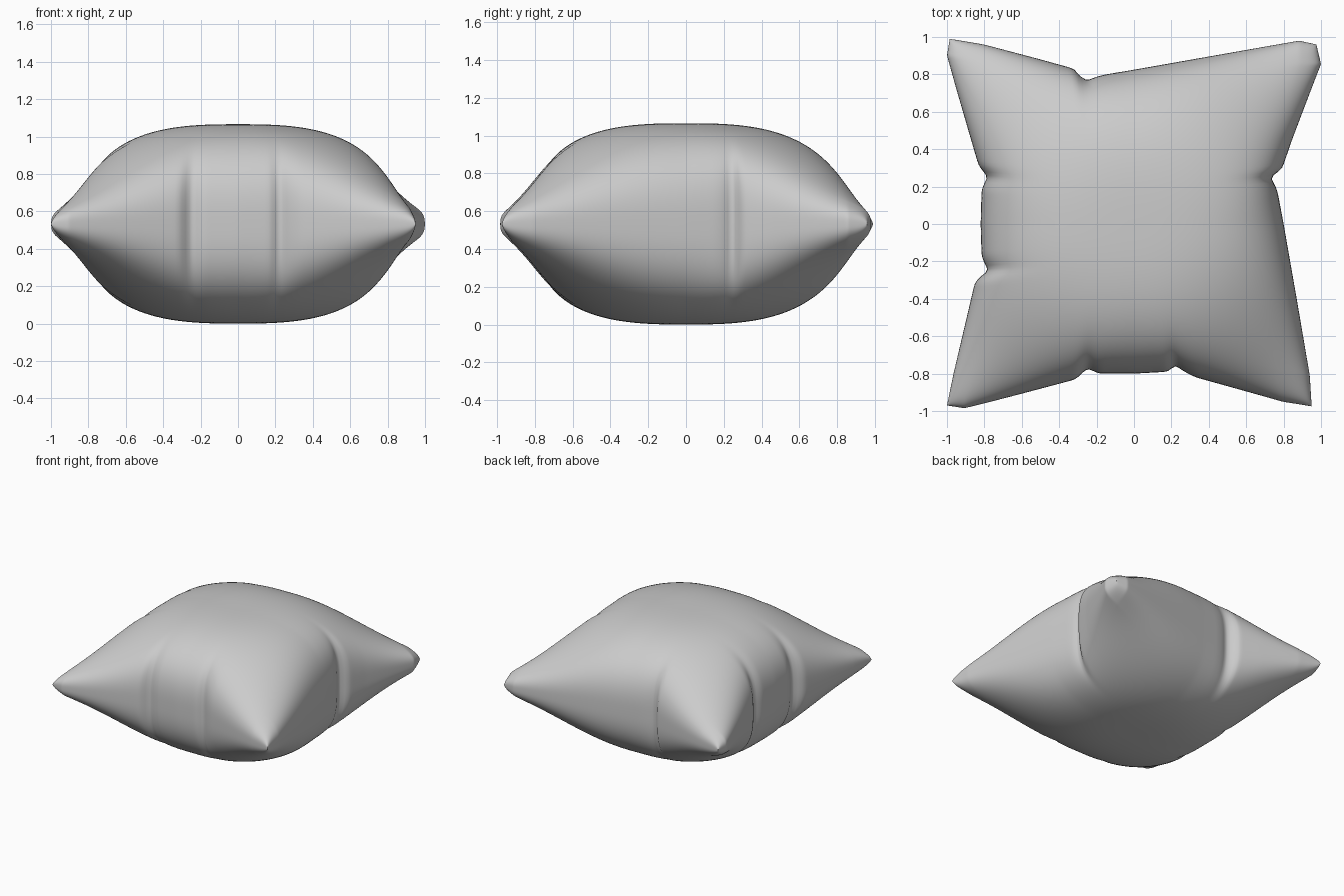
import bpy, bmesh, math

if "Cube" in bpy.data.objects:
    bpy.data.objects.remove(bpy.data.objects["Cube"])

N = 150          # grid resolution per sheet
MID = 0.534      # seam height
PUFF = 0.533     # half thickness
ROUND = 2.8      # roundness of the side walls

# Seam outline of each side: (position along side, distance out), with pinched notches
RIGHT = [(-.97, .95), (-.81, .94), (-.4, .87), (0, .80), (.16, .77), (.21, .755),
         (.25, .725), (.29, .79), (.45, .845), (.86, 1.0), (.97, .975)]
LEFT = [(-.97, 1.0), (-.8, .965), (-.31, .85), (-.28, .82), (-.25, .775), (-.21, .80), (-.17, .815),
        (0, .82), (.18, .815), (.22, .80), (.25, .78), (.31, .83), (.89, 1.0), (.97, .985)]
BACK = [(-.97, .99), (-.8, .96), (-.5, .88), (-.32, .83), (-.29, .79), (-.25, .765),
        (-.21, .785), (-.15, .80), (0, .825), (.88, .98), (.97, .96)]
FRONT = [(-.97, .97), (-.89, .985), (-.31, .83), (-.25, .77), (-.19, .80), (0, .80),
         (.18, .79), (.22, .755), (.27, .79), (.33, .82), (.8, .95), (.97, .975)]


def sample(table, t):
    t = max(-.97, min(.97, t * .97))
    for (a, p), (b, q) in zip(table, table[1:]):
        if t <= b:
            return p + (q - p) * (t - a) / (b - a)
    return table[-1][1]


def spread(main, cross, positive, negative):
    # gentle concave outline inside, true pinched outline near the seam
    base = .80 + .17 * abs(cross) ** 1.3
    edge = sample(positive if main > 0 else negative, cross)
    out = base * abs(main) + abs(main) ** 6 * (edge - base)
    return math.copysign(out, main)


def puff(u, v):
    # fat middle, straight cone towards each corner
    a = max(0, 1 - abs(u) ** ROUND) * max(0, 1 - abs(v) ** ROUND)
    w = u * u * v * v
    return PUFF * a ** (1 / ROUND) * (1 - 1.05 * w + .65 * w * w)


# Pillow: two inflated sheets sharing one seam
bm = bmesh.new()
top, bottom = {}, {}
for i in range(N + 1):
    for j in range(N + 1):
        u = math.sin(math.pi / 2 * (2 * i / N - 1))
        v = math.sin(math.pi / 2 * (2 * j / N - 1))
        x, y = spread(u, v, RIGHT, LEFT), spread(v, u, BACK, FRONT)
        seam = i in (0, N) or j in (0, N)
        h = 0 if seam else puff(u, v)
        top[i, j] = bm.verts.new((x, y, MID + h))
        bottom[i, j] = top[i, j] if seam else bm.verts.new((x, y, MID - h))
for i in range(N):
    for j in range(N):
        ring = [(i, j), (i + 1, j), (i + 1, j + 1), (i, j + 1)]
        bm.faces.new([top[k] for k in ring])
        bm.faces.new([bottom[k] for k in reversed(ring)])

# Soften the cloth wrinkles a little
for _ in range(2):
    bmesh.ops.smooth_vert(bm, verts=bm.verts, factor=.4,
                          use_axis_x=True, use_axis_y=True, use_axis_z=True)
for f in bm.faces:
    f.smooth = True
low_z = min(v.co.z for v in bm.verts)
bmesh.ops.translate(bm, verts=bm.verts, vec=(0, 0, -low_z))
mesh = bpy.data.meshes.new("pillow")
bm.to_mesh(mesh)
bm.free()
pillow = bpy.data.objects.new("pillow", mesh)
bpy.context.collection.objects.link(pillow)
